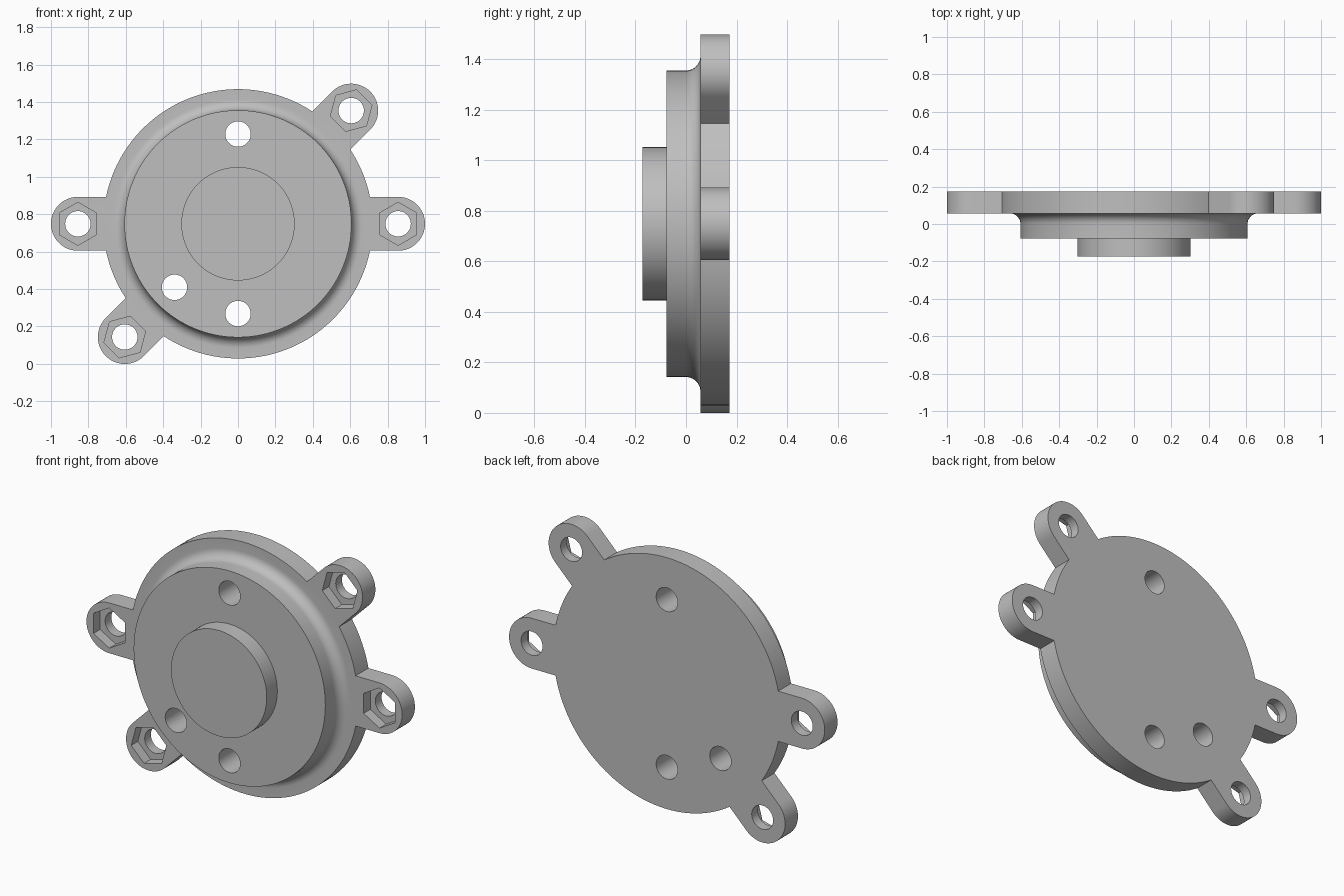
import bpy, bmesh
from math import sin, cos, pi, asin, radians
from mathutils import Vector

cube = bpy.data.objects.get("Cube")
if cube:
    bpy.data.objects.remove(cube, do_unlink=True)

CZ = 0.749                       # height of the main axis
BACK, FACE = 0.173, 0.057        # flange back and front planes
FLANGE_R, LUG_R, LUG_DIST = 0.72, 0.144, 0.856
HOLE_R, HOLE_DIST = 0.068, 0.48
LUG_ANGLES = [radians(a) for a in (0, 45, 180, 225)]
SEGMENTS = 128

grey = bpy.data.materials.new("plain grey")
grey.use_nodes = True
grey.diffuse_color = (0.52, 0.52, 0.52, 1)
grey.node_tree.nodes["Principled BSDF"].inputs["Base Color"].default_value = (0.52, 0.52, 0.52, 1)


def polar(r, a, x=0.0, z=CZ):
    return x + r * cos(a), z + r * sin(a)


def arc(r, start, end, steps, centre=(0.0, CZ)):
    return [polar(r, start + (end - start) * i / steps, *centre) for i in range(steps + 1)]


def make_object(name, bm):
    bmesh.ops.recalc_face_normals(bm, faces=bm.faces)
    mesh = bpy.data.meshes.new(name)
    bm.to_mesh(mesh)
    bm.free()
    mesh.materials.append(grey)
    obj = bpy.data.objects.new(name, mesh)
    bpy.context.collection.objects.link(obj)
    return obj


def prism(name, outline, y0, y1):
    """Extrude an x-z outline along y."""
    bm = bmesh.new()
    face = bm.faces.new([bm.verts.new((x, y0, z)) for x, z in outline])
    ext = bmesh.ops.extrude_face_region(bm, geom=[face])
    verts = [v for v in ext["geom"] if isinstance(v, bmesh.types.BMVert)]
    bmesh.ops.translate(bm, verts=verts, vec=(0, y1 - y0, 0))
    return make_object(name, bm)


def lathe(name, profile):
    """Spin a (radius, y) profile around the main axis."""
    bm = bmesh.new()
    verts = [bm.verts.new((r, y, CZ)) for r, y in profile]
    edges = [bm.edges.new(pair) for pair in zip(verts, verts[1:])]
    bmesh.ops.spin(bm, geom=verts + edges, cent=(0, 0, CZ), axis=(0, 1, 0),
                   angle=2 * pi, steps=SEGMENTS, use_duplicate=False)
    bmesh.ops.remove_doubles(bm, verts=bm.verts, dist=0.0001)
    return make_object(name, bm)


def boolean(target, tool, operation):
    """Apply a boolean and discard the tool."""
    tool.hide_render = True
    mod = target.modifiers.new(operation.lower(), 'BOOLEAN')
    mod.operation, mod.solver, mod.object = operation, 'EXACT', tool
    bpy.context.view_layer.objects.active = target
    bpy.ops.object.modifier_apply(modifier=mod.name)
    bpy.data.objects.remove(tool, do_unlink=True)


# Flange with four rounded lugs, as one outline
half = asin(LUG_R / FLANGE_R)
outline = []
for a, following in zip(LUG_ANGLES, LUG_ANGLES[1:] + [2 * pi]):
    outline += arc(LUG_R, a - pi / 2, a + pi / 2, 32, polar(LUG_DIST, a))
    steps = max(8, int((following - a - 2 * half) / (2 * pi) * SEGMENTS))
    outline += arc(FLANGE_R, a + half, following - half, steps)
cover = prism("flanged_cover", outline, FACE, BACK)

# Stepped boss with a concave fillet at its foot
FILLET, BOSS_R, HUB_R = 0.057, 0.607, 0.303
profile = [(0, -0.173), (HUB_R, -0.173), (HUB_R, -0.077), (BOSS_R, -0.077)]
profile += arc(FILLET, pi, pi / 2, 10, (BOSS_R + FILLET, FACE - FILLET))
profile += [(BOSS_R + FILLET, 0.11), (0, 0.11)]
boolean(cover, lathe("stepped_boss", profile), 'UNION')

# Through holes in the boss
for a in (90, 225, 270):
    centre = polar(HOLE_DIST, radians(a))
    boolean(cover, prism("boss_hole", arc(HOLE_R, 0, 2 * pi, 40, centre)[:-1], -0.3, 0.3),
            'DIFFERENCE')

# Lug holes with hexagonal nut pockets in front
for a in LUG_ANGLES:
    centre = polar(LUG_DIST, a)
    boolean(cover, prism("lug_hole", arc(HOLE_R, 0, 2 * pi, 40, centre)[:-1], -0.3, 0.3),
            'DIFFERENCE')
    start = a + pi / 2
    boolean(cover, prism("nut_pocket", arc(0.115, start, start + 2 * pi, 6, centre)[:-1],
                         0.0, FACE + 0.06), 'DIFFERENCE')

# Smooth round walls, crisp edges
bpy.ops.object.select_all(action='DESELECT')
cover.select_set(True)
bpy.context.view_layer.objects.active = cover
bpy.ops.object.shade_smooth_by_angle(angle=radians(30))
